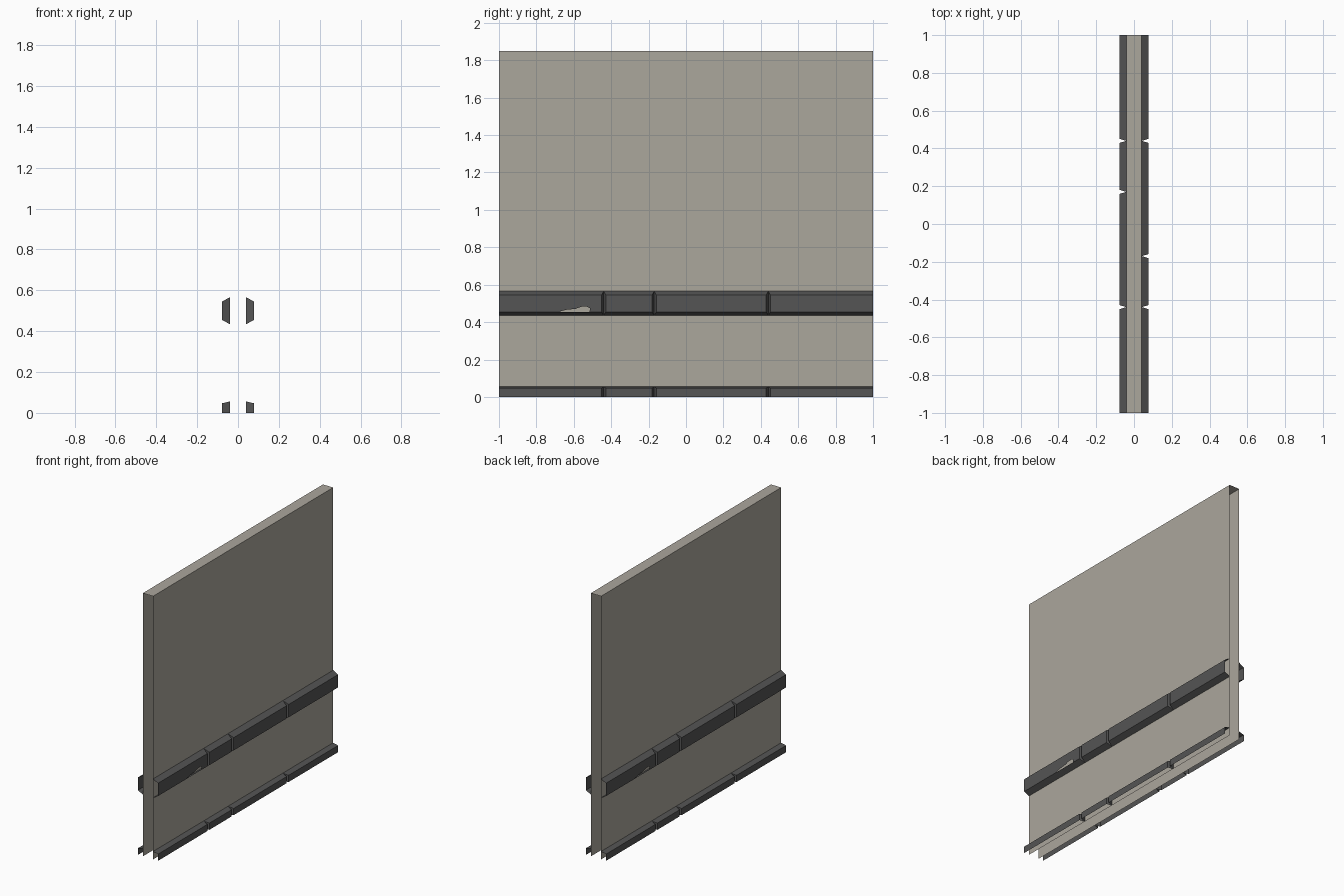
import bpy, bmesh, math
from mathutils import Vector, Matrix

if "Cube" in bpy.data.objects:
    bpy.data.objects.remove(bpy.data.objects["Cube"])


def material(name, rgb):
    m = bpy.data.materials.new(name)
    m.diffuse_color = (*rgb, 1)
    m.use_nodes = True
    m.node_tree.nodes["Principled BSDF"].inputs["Base Color"].default_value = m.diffuse_color
    return m


PLASTER = material("warm grey wall", (0.41, 0.385, 0.335))
TRIM = material("dark grey trim", (0.09, 0.09, 0.09))

INNER, OUTER, HEIGHT = 0.04, 0.078, 1.85
GAP = 0.011                                  # half width of a joint at the outer face
CUTS = [-1, -0.44, -0.17, 0.44, 1]           # joints between trim boards
CHIP = [(-0.515, 0.455), (-0.514, 0.474), (-0.53, 0.483), (-0.56, 0.482),
        (-0.59, 0.471), (-0.64, 0.466), (-0.67, 0.458), (-0.672, 0.455)]


def add_face(bm, points, facing):
    f = bm.faces.new([bm.verts.new(p) for p in points])
    f.normal_update()
    if f.normal.dot(Vector(facing)) < 0:
        f.normal_flip()


def finish(name, bm, mat):
    bmesh.ops.remove_doubles(bm, verts=bm.verts[:], dist=1e-5)
    me = bpy.data.meshes.new(name)
    bm.to_mesh(me)
    bm.free()
    me.materials.append(mat)
    ob = bpy.data.objects.new(name, me)
    bpy.context.collection.objects.link(ob)
    return ob


def trim(name, profile, facings, outer_index, chip=None):
    """Row of boards with slanted ends; profile is (x, z), open towards the wall."""
    bm = bmesh.new()
    for i, (a, b) in enumerate(zip(CUTS, CUTS[1:])):
        first, last = i == 0, i == len(CUTS) - 2

        def slant(x):
            return GAP * (x - INNER) / (OUTER - INNER)

        start = [(x, a + (0 if first else slant(x)), z) for x, z in profile]
        end = [(x, b - (0 if last else slant(x)), z) for x, z in profile]
        for k, facing in enumerate(facings):
            loop = [start[k], end[k]]
            if chip and first and k == outer_index:
                loop = [start[k]] + [(OUTER, y, z) for y, z in reversed(chip)] + [end[k]]
            add_face(bm, loop + [end[k + 1], start[k + 1]], facing)
        # slanted joint faces only between boards, outer ends stay open
        if not first:
            add_face(bm, start, (0, -1, 0))
        if not last:
            add_face(bm, end, (0, 1, 0))
    # same trim turned half round for the other side of the wall
    twin = bm.copy()
    bmesh.ops.rotate(twin, verts=twin.verts[:], matrix=Matrix.Rotation(math.pi, 3, 'Z'))
    finish(name + "_right", bm, TRIM)
    finish(name + "_left", twin, TRIM)


# wall panel: two sides and a top, open at the ends and below
bm = bmesh.new()
for s in (-1, 1):
    x = s * INNER
    add_face(bm, [(x, -1, 0), (x, 1, 0), (x, 1, HEIGHT), (x, -1, HEIGHT)], (s, 0, 0))
add_face(bm, [(-INNER, -1, HEIGHT), (INNER, -1, HEIGHT),
              (INNER, 1, HEIGHT), (-INNER, 1, HEIGHT)], (0, 0, 1))
finish("wall_panel", bm, PLASTER)

# chair rail with a chipped patch
trim("chair_rail",
     [(INNER, 0.434), (OUTER, 0.455), (OUTER, 0.545), (INNER, 0.566)],
     [(0, 0, -1), (1, 0, 0), (0, 0, 1)], 1, CHIP)

# skirting board, open below
trim("skirting_board",
     [(OUTER, 0), (OUTER, 0.047), (INNER, 0.056), (INNER, 0)],
     [(1, 0, 0), (0, 0, 1)], 0)
